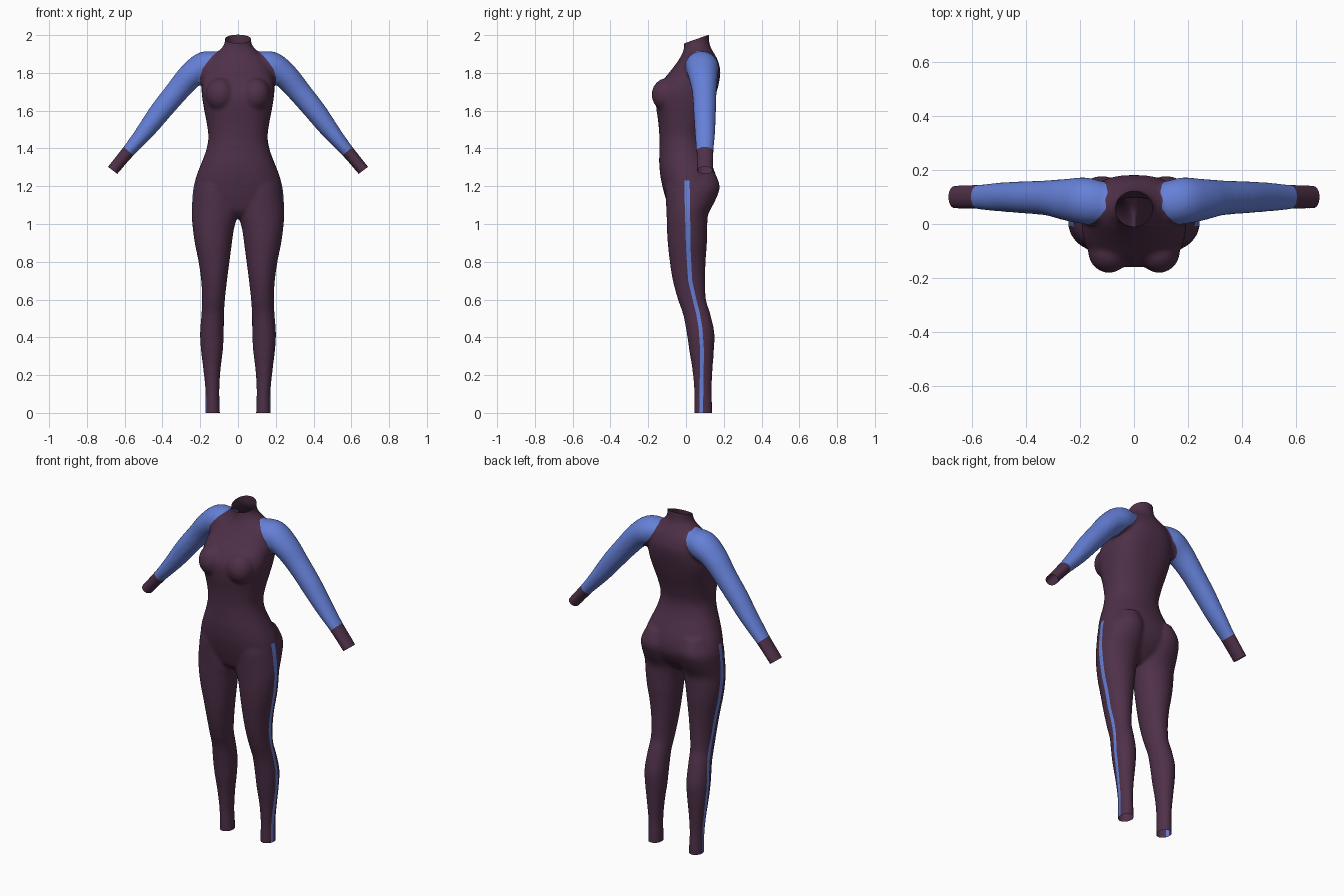
import bpy, bmesh, math
from mathutils import Vector, Matrix

if "Cube" in bpy.data.objects:
    bpy.data.objects.remove(bpy.data.objects["Cube"])

N = 40  # points around each cross-section


def resample(rows, steps=5):
    """Catmull-Rom interpolation of section parameters."""
    out = []
    for i in range(len(rows) - 1):
        a, b = rows[max(i - 1, 0)], rows[i]
        c, d = rows[i + 1], rows[min(i + 2, len(rows) - 1)]
        for s in range(steps):
            t = s / steps
            out.append([0.5 * (2 * q + (r - p) * t + (2 * p - 5 * q + 4 * r - w) * t * t
                               + (3 * q - p - 3 * r + w) * t ** 3)
                        for p, q, r, w in zip(a, b, c, d)])
    return out + [list(rows[-1])]


def loft(bm, rings):
    loops = [[bm.verts.new(p) for p in ring] for ring in rings]
    for a, b in zip(loops, loops[1:]):
        for i in range(N):
            j = (i + 1) % N
            bm.faces.new((a[i], a[j], b[j], b[i]))
    bm.faces.new(loops[0][::-1])
    bm.faces.new(loops[-1])


def flat_ring(z, x0, x1, y0, y1, power, side=1):
    ring = []
    for i in range(N):
        a = 2 * math.pi * i / N
        c, s = math.cos(a), math.sin(a)
        x = (x0 + x1) / 2 + (x1 - x0) / 2 * math.copysign(abs(c) ** (2 / power), c)
        y = (y0 + y1) / 2 + (y1 - y0) / 2 * math.copysign(abs(s) ** (2 / power), s)
        ring.append((side * x, y, z))
    return ring


def lerp_table(table, z):
    """Table of (z, value), z descending."""
    if z >= table[0][0]:
        return table[0][1]
    for (z0, v0), (z1, v1) in zip(table, table[1:]):
        if z >= z1:
            return v0 + (v1 - v0) * (z0 - z) / (z0 - z1)
    return table[-1][1]


bm = bmesh.new()

# torso and collar: z, half width, front y, back y, squareness
torso = [(2.07, .069, -.008, .122, 2), (2.0, .069, -.008, .122, 2), (1.95, .074, -.01, .126, 2),
         (1.915, .105, -.015, .142, 2), (1.87, .155, -.038, .167, 2.2), (1.81, .18, -.082, .182, 2.4),
         (1.75, .192, -.13, .175, 2.6), (1.69, .192, -.158, .16, 2.7), (1.62, .182, -.158, .14, 2.5),
         (1.54, .167, -.147, .115, 2.3), (1.46, .157, -.141, .098, 2.2), (1.39, .169, -.141, .108, 2.2),
         (1.32, .195, -.142, .135, 2.2), (1.25, .222, -.135, .16, 2.2), (1.18, .237, -.12, .165, 2.2),
         (1.12, .232, -.103, .14, 2.1), (1.07, .16, -.085, .1, 2), (1.035, .06, -.05, .06, 2)]
loft(bm, [flat_ring(z, -w, w, f, b, p) for z, w, f, b, p in resample(torso)])

# legs: z, inner x, outer x, front y, back y
leg = [(1.28, .04, .19, -.09, .15), (1.2, .006, .233, -.108, .179), (1.13, -.002, .242, -.107, .158),
       (1.05, .0, .245, -.103, .118), (.98, .02, .24, -.101, .113), (.9, .032, .229, -.097, .111),
       (.8, .045, .209, -.086, .104), (.7, .058, .195, -.07, .102), (.6, .069, .19, -.043, .106),
       (.52, .074, .194, -.015, .13), (.42, .075, .201, .004, .151), (.33, .08, .196, .017, .148),
       (.23, .092, .184, .033, .141), (.12, .099, .173, .043, .136), (.03, .096, .173, .044, .139),
       (-.05, .095, .174, .044, .14)]

# arms: centre x, centre z, radius in the front plane, centre y, radius in y
arm = [(.08, 1.85, .055, .075, .07), (.17, 1.836, .079, .085, .087), (.25, 1.785, .069, .09, .078),
       (.325, 1.7, .062, .097, .065), (.41, 1.597, .057, .099, .06), (.467, 1.522, .051, .1, .056),
       (.525, 1.45, .042, .1, .052), (.58, 1.385, .035, .1, .046), (.664, 1.284, .032, .1, .044),
       (.70, 1.24, .032, .1, .044)]

for side in (1, -1):
    loft(bm, [flat_ring(z, a, b, f, k, 2, side) for z, a, b, f, k in resample(leg)])
    rows = resample(arm)
    rings = []
    for i, (x, z, r, y, ry) in enumerate(rows):
        p, q = rows[max(i - 1, 0)], rows[min(i + 1, len(rows) - 1)]
        t = Vector((q[0] - p[0], 0, q[1] - p[1])).normalized()
        rings.append([(side * (x - t.z * r * math.cos(a)), y + ry * math.sin(a), z + t.x * r * math.cos(a))
                      for a in (2 * math.pi * k / N for k in range(N))])
    loft(bm, rings)
    # bust
    bmesh.ops.create_uvsphere(bm, u_segments=32, v_segments=20, radius=1,
                              matrix=Matrix.Translation((side * .093, -.1, 1.685))
                              @ Matrix.Diagonal((.078, .082, .088, 1)))
bmesh.ops.recalc_face_normals(bm, faces=bm.faces)

mesh = bpy.data.meshes.new("bodysuit")
bm.to_mesh(mesh)
bm.free()
suit = bpy.data.objects.new("bodysuit", mesh)
bpy.context.collection.objects.link(suit)
bpy.context.view_layer.objects.active = suit
suit.select_set(True)

# fuse the parts into one soft skin
fuse = suit.modifiers.new("fuse", 'REMESH')
fuse.mode = 'VOXEL'
fuse.voxel_size = .009
soften = suit.modifiers.new("soften", 'SMOOTH')
soften.factor = .5
soften.iterations = 10
for name in ("fuse", "soften"):
    bpy.ops.object.modifier_apply(modifier=name)

for name, colour in (("plum fabric", (.078, .030, .066, 1)), ("blue fabric", (.13, .215, .68, 1))):
    mat = bpy.data.materials.new(name)
    mat.diffuse_color = colour
    mat.use_nodes = True
    mat.node_tree.nodes["Principled BSDF"].inputs["Base Color"].default_value = mat.diffuse_color
    suit.data.materials.append(mat)

# seam rules: each is positive on one side of its line
SEAM = [(1.96, .08), (1.915, .105), (1.89, .135), (1.86, .16), (1.82, .188), (1.78, .2),
        (1.72, .203), (1.55, .25), (1.24, .3)]
STRIPE = [(1.23, .005), (.87, .012), (.7, .022), (.6, .045), (.53, .063), (.45, .077), (.33, .085), (0, .08)]


def neck(p):
    return (p.z - 1.958) * .12 - (p.y + .005) * .042


def ankle(p):
    return -p.z


def wrist(p):
    return .6 * (abs(p.x) - .664) - .8 * (p.z - 1.284) if abs(p.x) > .45 else -1


def cuff(p):
    return .66 * (abs(p.x) - .58) - .75 * (p.z - 1.386) if abs(p.x) > .45 else -1


def sleeve(p):
    back = min(max((p.y - .09) / .07, 0), 1) * min(max((p.z - 1.73) / .08, 0), 1)
    return abs(p.x) - lerp_table(SEAM, p.z) + .055 * back


def stripe_offset(p):
    return p.y - lerp_table(STRIPE, p.z)


def stripe_width(p):
    return .010 + .004 * min(max((p.z - .6) / .5, 0), 1)


def outer_leg(p):
    return abs(p.x) > .14 and p.z < 1.26


def cut(bm, field, where=lambda p: True):
    """Split the faces along the zero line of a rule."""
    value = {v: field(v.co) if where(v.co) else None for v in bm.verts}
    new = []
    for e in list(bm.edges):
        a, b = e.verts
        fa, fb = value[a], value[b]
        if fa is not None and fb is not None and fa * fb < 0:
            new.append(bmesh.utils.edge_split(e, a, fa / (fa - fb))[1])
    bmesh.ops.connect_verts(bm, verts=new)


bm = bmesh.new()
bm.from_mesh(suit.data)

# open the collar, wrists and ankles
for field in (neck, wrist, ankle):
    cut(bm, field)
    gone = [f for f in bm.faces if field(f.calc_center_median()) > 0]
    bmesh.ops.delete(bm, geom=gone, context='FACES')

# cut the seams of sleeves, cuffs and side stripes
cut(bm, sleeve)
cut(bm, cuff)
cut(bm, lambda p: p.z - 1.23, outer_leg)
cut(bm, lambda p: stripe_offset(p) - stripe_width(p), outer_leg)
cut(bm, lambda p: stripe_offset(p) + stripe_width(p), outer_leg)

for f in bm.faces:
    c = f.calc_center_median()
    on_sleeve = sleeve(c) > 0 and cuff(c) < 0
    on_stripe = outer_leg(c) and c.z < 1.23 and abs(stripe_offset(c)) < stripe_width(c)
    f.material_index = int(on_sleeve or on_stripe)
    f.smooth = True
bm.to_mesh(suit.data)
bm.free()
